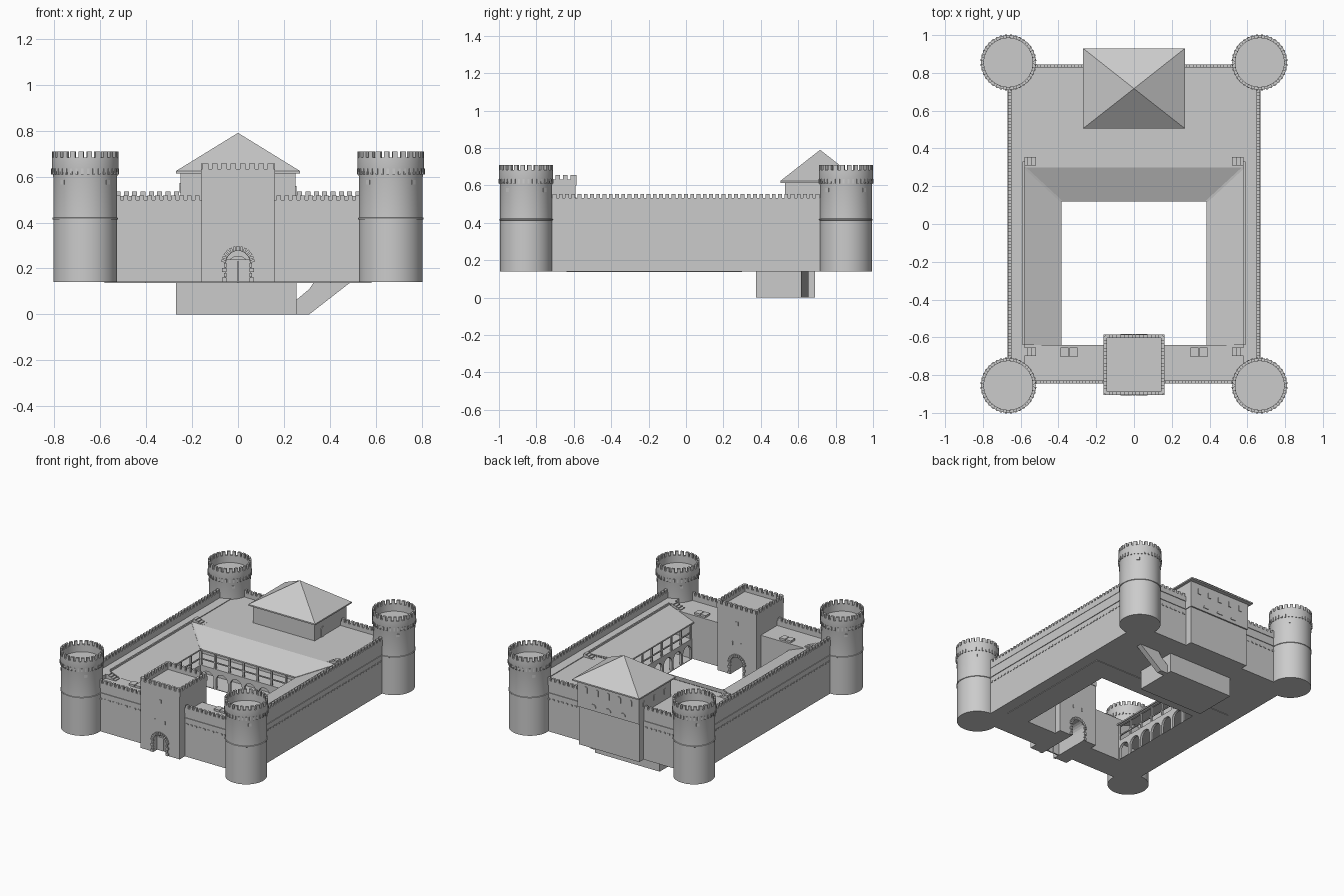
import bpy, bmesh, math
from mathutils import Matrix, Vector

if "Cube" in bpy.data.objects:
    bpy.data.objects.remove(bpy.data.objects["Cube"])

def finish(name, bm):
    bmesh.ops.recalc_face_normals(bm, faces=bm.faces)
    me = bpy.data.meshes.new(name)
    bm.to_mesh(me); bm.free()
    ob = bpy.data.objects.new(name, me)
    bpy.context.collection.objects.link(ob)
    return ob

def box(bm, x0, x1, y0, y1, z0, z1):
    m = Matrix.Translation(((x0+x1)/2, (y0+y1)/2, (z0+z1)/2)) @ Matrix.Diagonal((abs(x1-x0), abs(y1-y0), abs(z1-z0), 1))
    bmesh.ops.create_cube(bm, size=1, matrix=m)

def boxes(name, *dims):
    bm = bmesh.new()
    for d in dims:
        box(bm, *d)
    return finish(name, bm)

def sym(*dims):
    # each box plus its mirror image across x = 0
    return [d for b in dims for d in (b, (-b[1], -b[0]) + tuple(b[2:]))]

def row(a, b, n, frac=0.6):
    # n evenly spaced intervals between a and b
    s = (b-a)/n
    return [(a+s*(i+.5-frac/2), a+s*(i+.5+frac/2)) for i in range(n)]

def prism(bm, pts, axis, a, b):
    # extrude a (u, z) outline along x or y
    f = lambda u, z, t: (t, u, z) if axis == 'x' else (u, t, z)
    va = [bm.verts.new(f(u, z, a)) for u, z in pts]
    vb = [bm.verts.new(f(u, z, b)) for u, z in pts]
    bm.faces.new(va); bm.faces.new(vb[::-1])
    for i in range(len(pts)):
        j = (i+1) % len(pts)
        bm.faces.new((va[i], vb[i], vb[j], va[j]))

def arch(w, z0, spring, c=0, n=10):
    return [(c-w, z0)] + [(c-w*math.cos(math.pi*i/n), spring+w*math.sin(math.pi*i/n)) for i in range(n+1)] + [(c+w, z0)]

G = 0.14  # ground level of the walls

# Round corner towers: lathed shell, merlons, corbels, windows
def tower(cx, cy, name):
    bm = bmesh.new()
    N = 48
    prof = [(0, G), (.139, G), (.139, .412), (.143, .414), (.143, .42), (.139, .422), (.139, .60), (.145, .625),
            (.145, .682), (.129, .682), (.129, .63), (0, .63)]
    vs = [bm.verts.new((r, 0, z)) for r, z in prof]
    es = [bm.edges.new((vs[i], vs[i+1])) for i in range(len(vs)-1)]
    bmesh.ops.spin(bm, geom=vs+es, cent=(0, 0, 0), axis=(0, 0, 1), angle=2*math.pi, steps=N, use_duplicate=False)
    bmesh.ops.remove_doubles(bm, verts=bm.verts, dist=1e-5)
    def around(n, *d):
        for i in range(n):
            new = bmesh.new(); box(new, *d)
            new.transform(Matrix.Rotation(2*math.pi*(i+.5)/n, 4, 'Z'))
            me = bpy.data.meshes.new("tmp"); new.to_mesh(me); new.free()
            bm.from_mesh(me); bpy.data.meshes.remove(me)
    around(24, .129, .145, -.011, .011, .68, .71)
    around(36, .137, .148, -.005, .005, .61, .635)
    around(4, .136, .142, -.011, .011, .565, .585)
    bm.transform(Matrix.Translation((cx, cy, 0)))
    ob = finish(name, bm)
    bpy.context.view_layer.objects.active = ob
    ob.select_set(True)
    bpy.ops.object.shade_smooth_by_angle(angle=math.radians(30))
    ob.select_set(False)

for sx, s1 in ((-1, "left"), (1, "right")):
    for sy, s2 in ((-1, "front"), (1, "back")):
        tower(sx*.665, sy*.855, f"{s2}_{s1}_tower")

# Curtain walls and wings
boxes("side_walls", *sym((.58, .665, -.84, .84, G, .49), (.648, .668, -.84, .84, .49, .532), (.58, .59, -.64, .33, .49, .5)))
boxes("front_wings", *sym((.155, .58, -.84, -.64, G, .46), (.155, .6, -.845, -.828, .46, .497)))
boxes("rear_block", (-.58, .58, .3, .84, G, .485), *sym((.24, .6, .828, .845, .48, .515)))

# Merlons, string courses and corbels of the curtain walls
boxes("side_merlons", *sym(*[(.648, .668, a, b, .53, .553) for a, b in row(-.72, .72, 43)]))
boxes("front_merlons", *sym(*[(.0+a, b, -.845, -.828, .495, .518) for a, b in row(.16, .54, 11)]))
boxes("back_merlons", *sym(*[(a, b, .828, .845, .513, .536) for a, b in row(.25, .54, 8)]))
boxes("string_courses", *sym((.66, .67, -.74, .74, .418, .425), (.155, .54, -.845, -.835, .418, .425),
                             (.24, .54, .835, .845, .418, .425)))
boxes("putlog_blocks", *sym(*[(.66, .669, a, b, .375, .385) for a, b in row(-.72, .72, 43, .5)],
                            *[(a, b, -.844, -.835, .375, .385) for a, b in row(.16, .54, 11, .5)],
                            *[(a, b, .835, .844, .375, .385) for a, b in row(.25, .54, 8, .5)]))

# Short steps down from the wall walks, and hatches
boxes("wall_steps", *sym(*[(.5+.02*i, .58, y, y+.045, .45+o, .466+o+.008*i) for i in range(4)
                           for y, o in ((-.7, 0), (.31, .02))]))
boxes("wing_hatches", *sym((.3, .342, -.705, -.655, .455, .475), (.347, .39, -.705, -.655, .455, .475)))

# Gate tower with an arched passage
gate = boxes("gate_tower", (-.158, .158, -.9, -.59, G, .605))
bm = bmesh.new()
prism(bm, arch(.052, G-.05, .225), 'y', -1, -.5)
cut = finish("passage_cutter", bm)
cut.hide_render = True
cut.hide_viewport = True
mod = gate.modifiers.new("passage", 'BOOLEAN')
mod.object = cut
mod.solver = 'EXACT'
dg = bpy.context.evaluated_depsgraph_get()
gate.data = bpy.data.meshes.new_from_object(gate.evaluated_get(dg))
gate.modifiers.clear()
bpy.data.objects.remove(cut)
boxes("gate_parapet", (-.162, .162, -.904, -.886, .6, .632), (-.162, .162, -.604, -.586, .6, .632),
      *sym((.144, .162, -.886, -.604, .6, .632)))
boxes("gate_merlons", *[(a, b, y, y+.018, .63, .656) for a, b in row(-.162, .162, 8, .62) for y in (-.904, -.604)],
      *sym(*[(.144, .162, a, b, .63, .656) for a, b in row(-.904, -.586, 8, .62)]))
boxes("gate_windows", *[(x-w, x+w, y, y+.008, z, z+.025) for y in (-.904, -.594)
                        for x, z, w in ((-.037, .36, .005), (.037, .36, .005), (0, .51, .011))])
boxes("gate_door", (-.052, -.002, -.86, -.85, G, .235), (.002, .052, -.86, -.85, G, .235),
      (-.052, .052, -.865, -.85, .23, .24))

# Stone blocks round both gate arches
bm = bmesh.new()
for y in (-.909, -.598):
    for i in range(13):
        t = math.pi*(i+.5)/13
        m = Matrix.Translation((.062*math.cos(t), y+.008, .225+.062*math.sin(t))) @ Matrix.Rotation(-t, 4, 'Y') @ Matrix.Diagonal((.02, .016, .011, 1))
        bmesh.ops.create_cube(bm, size=1, matrix=m)
    for i in range(4):
        for d in sym((.05, .07-.008*(i % 2), y, y+.016, G+.002+.021*i, G+.02+.021*i)):
            box(bm, *d)
finish("gate_arch_stones", bm)

# Courtyard galleries: arcades below, posts and rails above
def arcade(bm, axis, u0, u1, n, a, b):
    s = (u1-u0)/n
    pts = [(u0, G)]
    for i in range(n):
        pts += arch(s*.42, G, .205, u0+s*(i+.5), 8)
    pts += [(u1, G), (u1, .285), (u0, .285)]
    prism(bm, pts, axis, a, b)
bm = bmesh.new()
for s in (-1, 1):
    arcade(bm, 'x', -.64, .14, 7, s*.40, s*.418)
arcade(bm, 'y', -.40, .40, 7, .14, .158)
finish("gallery_arcades", bm)
boxes("gallery_posts", *sym(*[(.402, .414, -.64+.78*i/7, -.628+.78*i/7, .28, .415) for i in range(8)],
                            (.404, .412, -.64, .15, .325, .333), (.40, .416, -.64, .15, .4, .412)),
      *[(-.406+.8*i/7, -.394+.8*i/7, .142, .154, .28, .415) for i in range(8)],
      (-.41, .41, .144, .152, .325, .333), (-.41, .41, .14, .156, .4, .412))
boxes("gallery_floors", *sym((.40, .58, -.64, .3, G-.004, G), (.41, .58, -.64, .3, .272, .283)),
      (-.40, .40, .14, .3, G-.004, G), (-.41, .41, .15, .3, .272, .283))

# U-shaped lean-to roof over the galleries, mitred at the corners
bm = bmesh.new()
inner = [(-.385, -.64), (-.385, .12), (.385, .12), (.385, -.64)]
outer = [(-.58, -.64), (-.58, .3), (.58, .3), (.58, -.64)]
rings = [[bm.verts.new((x, y, z)) for x, y in p] for p, z in
         ((inner, .402), (inner, .412), (outer, .487), (outer, .477))]
for k in range(4):
    A, B = rings[k], rings[(k+1) % 4]
    for i in range(3):
        bm.faces.new((A[i], A[i+1], B[i+1], B[i]))
for i in (0, 3):
    bm.faces.new([r[i] for r in rings])
finish("gallery_roof", bm)

# Hip ribs on the two roof corners
bm = bmesh.new()
for s in (-1, 1):
    p, q = Vector((s*.385, .12, .413)), Vector((s*.58, .3, .488))
    d = q-p
    m = Matrix.Translation((p+q)/2) @ d.to_track_quat('X', 'Z').to_matrix().to_4x4() @ Matrix.Diagonal((d.length, .012, .006, 1))
    bmesh.ops.create_cube(bm, size=1, matrix=m)
finish("roof_hip_ribs", bm)

# Rear hall with pyramid roof
boxes("hall_body", (-.245, .245, .535, .89, G, .42), (-.25, .25, .53, .9, .42, .62))
bm = bmesh.new()
low = [bm.verts.new((x, y, .614)) for x, y in ((-.27, .505), (.27, .505), (.27, .93), (-.27, .93))]
mid = [bm.verts.new((v.co.x, v.co.y, .624)) for v in low]
top = bm.verts.new((0, .717, .79))
bm.faces.new(low)
for i in range(4):
    j = (i+1) % 4
    bm.faces.new((low[i], low[j], mid[j], mid[i]))
    bm.faces.new((mid[i], mid[j], top))
finish("hall_roof", bm)

# Hall windows, side door and relieving arches
bm = bmesh.new()
for i in range(5):
    x = -.18+.09*i
    prism(bm, arch(.012, .535, .57, x, 6), 'y', .895, .905)
for x in (-.12, 0, .12):
    prism(bm, arch(.022, .445, .447, x, 8), 'y', .895, .905)
for y in (.6, .72, .84):
    prism(bm, arch(.012, .53, .56, y, 6), 'x', -.254, -.246)
prism(bm, arch(.018, .485, .54, .62, 6), 'x', .246, .254)
finish("hall_openings", bm)

# Cellar below ground level with its sloping stair shaft
boxes("cellar", (-.27, .255, .375, .69, 0, G))
bm = bmesh.new()
prism(bm, [(.25, 0), (.31, 0), (.49, G), (.33, G), (.31, .11), (.25, .06)], 'y', .615, .655)
finish("cellar_stair", bm)
